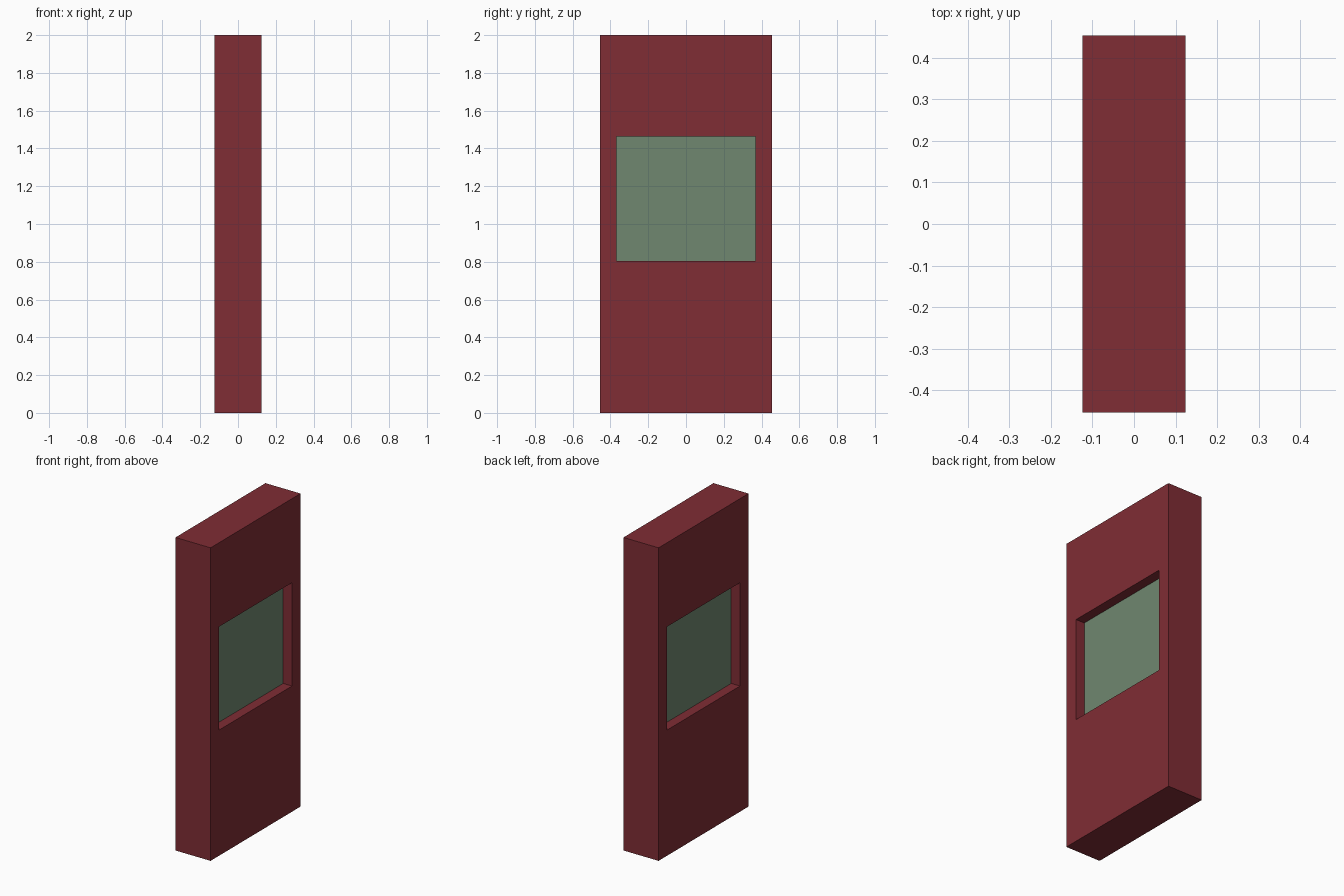
import bpy

if "Cube" in bpy.data.objects:
    bpy.data.objects.remove(bpy.data.objects["Cube"])

HALF_X, HALF_Y, TOP = 0.124, 0.454, 2.0       # door slab
WIN_Y, WIN_Z0, WIN_Z1 = 0.368, 0.803, 1.463   # window opening
PANE_X = 0.062                                # half thickness of the pane


def material(name, rgb):
    m = bpy.data.materials.new(name)
    m.diffuse_color = (*rgb, 1.0)
    m.use_nodes = True
    m.node_tree.nodes["Principled BSDF"].inputs["Base Color"].default_value = m.diffuse_color
    return m


def prism(name, outlines, half_x, mat):
    """Extrude nested y-z rectangles (outer, optional hole) along x."""
    curve = bpy.data.curves.new(name, 'CURVE')
    verts, faces = [], []
    bpy.data.curves.remove(curve)
    for y, z0, z1 in outlines:
        for x in (-half_x, half_x):
            verts += [(x, -y, z0), (x, y, z0), (x, y, z1), (x, -y, z1)]
    for i in range(4):
        j = (i + 1) % 4
        faces.append((i, j, j + 4, i + 4))                  # outer sides
        if len(outlines) == 2:
            faces.append((i + 8, i + 12, j + 12, j + 8))    # opening sides
            faces.append((i, i + 8, j + 8, j))              # -x face
            faces.append((i + 4, j + 4, j + 12, i + 12))    # +x face
    if len(outlines) == 1:
        faces += [(3, 2, 1, 0), (4, 5, 6, 7)]
    mesh = bpy.data.meshes.new(name)
    mesh.from_pydata(verts, [], faces)
    # consistent outward normals
    import bmesh
    bm = bmesh.new()
    bm.from_mesh(mesh)
    bmesh.ops.recalc_face_normals(bm, faces=bm.faces)
    bm.to_mesh(mesh)
    bm.free()
    mesh.materials.append(mat)
    obj = bpy.data.objects.new(name, mesh)
    bpy.context.collection.objects.link(obj)
    return obj


red = material("dark red", (0.215, 0.026, 0.035))
green = material("grey green", (0.16, 0.243, 0.162))

# door slab with a window opening right through it
prism("door_slab", [(HALF_Y, 0.0, TOP), (WIN_Y, WIN_Z0, WIN_Z1)], HALF_X, red)

# pane set back from both faces
prism("window_pane", [(WIN_Y, WIN_Z0, WIN_Z1)], PANE_X, green)
